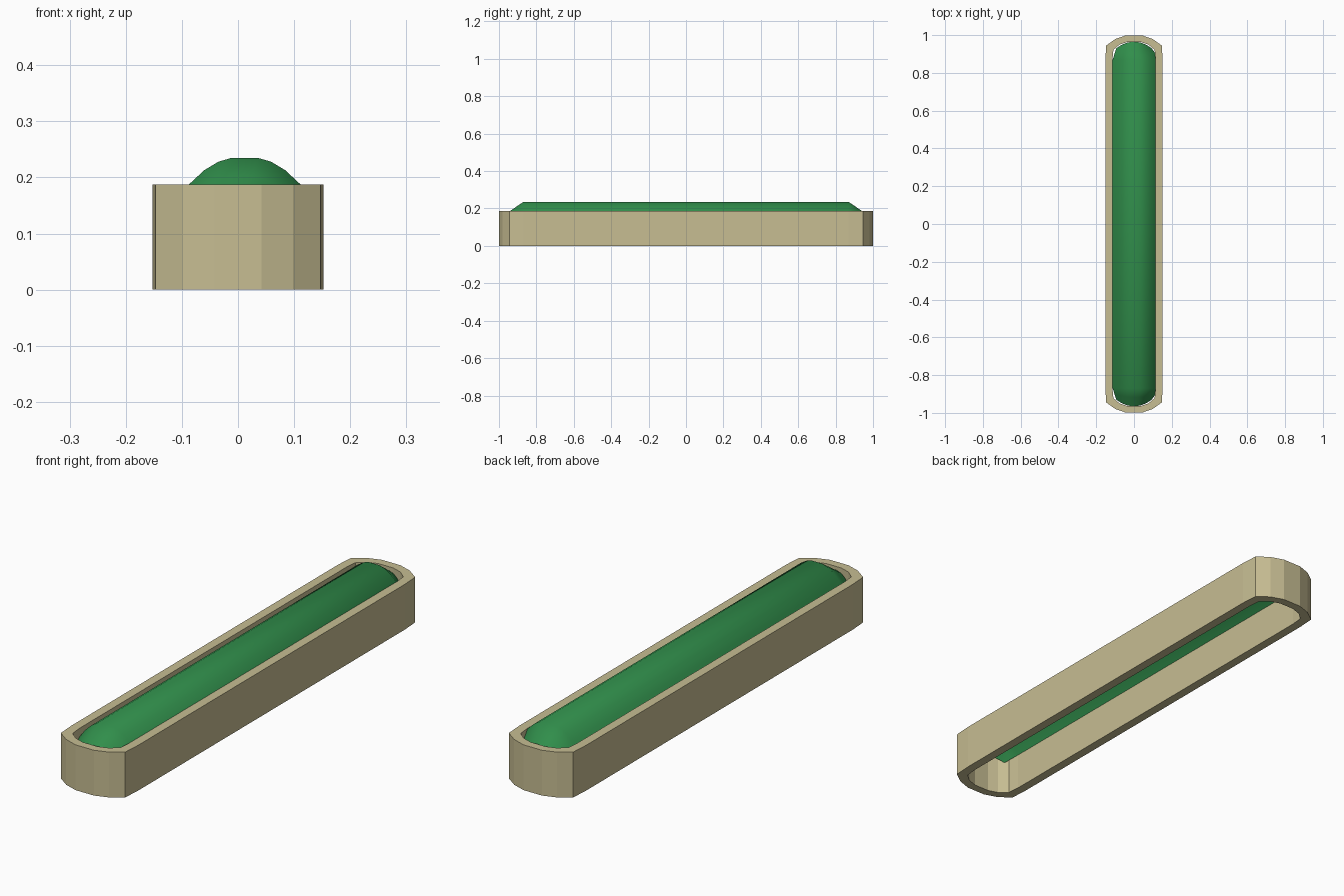
import bpy, bmesh, math

if "Cube" in bpy.data.objects:
    bpy.data.objects.remove(bpy.data.objects["Cube"])

def material(name, color):
    m = bpy.data.materials.new(name)
    m.diffuse_color = (*color, 1)
    m.use_nodes = True
    m.node_tree.nodes["Principled BSDF"].inputs["Base Color"].default_value = m.diffuse_color
    return m

def make_object(name, bm, mat):
    bmesh.ops.recalc_face_normals(bm, faces=bm.faces)
    me = bpy.data.meshes.new(name)
    bm.to_mesh(me)
    bm.free()
    ob = bpy.data.objects.new(name, me)
    bpy.context.collection.objects.link(ob)
    me.materials.append(mat)
    return ob

def mirrored_loop(quarter):
    # quarter outline (x, y > 0) mirrored to a closed loop
    half = quarter + [(-x, y) for x, y in reversed(quarter)]
    return half + [(-x, -y) for x, y in half]

# planter wall: open ring with faceted rounded ends
H = 0.187
outer = mirrored_loop([(0.152, 0.87), (0.147, 0.945), (0.098, 0.98), (0.042, 0.999)])
inner = mirrored_loop([(0.114, 0.87), (0.109, 0.922), (0.076, 0.95), (0.034, 0.964)])
bm = bmesh.new()
loops = [[bm.verts.new((x, y, z)) for x, y in pts]
         for pts, z in ((outer, 0), (outer, H), (inner, H), (inner, 0))]
n = len(outer)
for k in range(4):
    a, b = loops[k], loops[(k + 1) % 4]
    for i in range(n):
        j = (i + 1) % n
        bm.faces.new((a[i], a[j], b[j], b[i]))
make_object("planter_wall", bm, material("stone", (0.57, 0.51, 0.29)))

# hedge: arched open shell, slightly off centre, with sloping ends
CX = 0.012
arch = [(0.023, 0.235), (0.047, 0.228), (0.072, 0.213), (0.1, 0.187), (0.125, 0.153)]
profile = [(-d, z) for d, z in reversed(arch)] + arch

def section(y_sign, end):
    pts = []
    for d, z in profile:
        u = (d / 0.125) ** 2
        if end:
            pts.append((CX * (1 - end) + d * (1 - 0.25 * end),
                        y_sign * (0.87 + (0.095 - 0.035 * u) * end),
                        z + (0.172 - 0.035 * u - z) * end))
        else:
            pts.append((CX + d, y_sign * 0.87, z))
    return pts

rows = [section(-1, 1), section(-1, 0.5), section(-1, 0),
        section(1, 0), section(1, 0.5), section(1, 1)]
bm = bmesh.new()
grid = [[bm.verts.new(p) for p in row] for row in rows]
for a, b in zip(grid, grid[1:]):
    for i in range(len(a) - 1):
        bm.faces.new((a[i], a[i + 1], b[i + 1], b[i]))
hedge = make_object("hedge", bm, material("leaf_green", (0.03, 0.27, 0.07)))
if sum(p.normal.z for p in hedge.data.polygons) < 0:
    hedge.data.flip_normals()
bpy.context.view_layer.objects.active = hedge
hedge.select_set(True)
bpy.ops.object.shade_smooth_by_angle(angle=math.radians(50))
